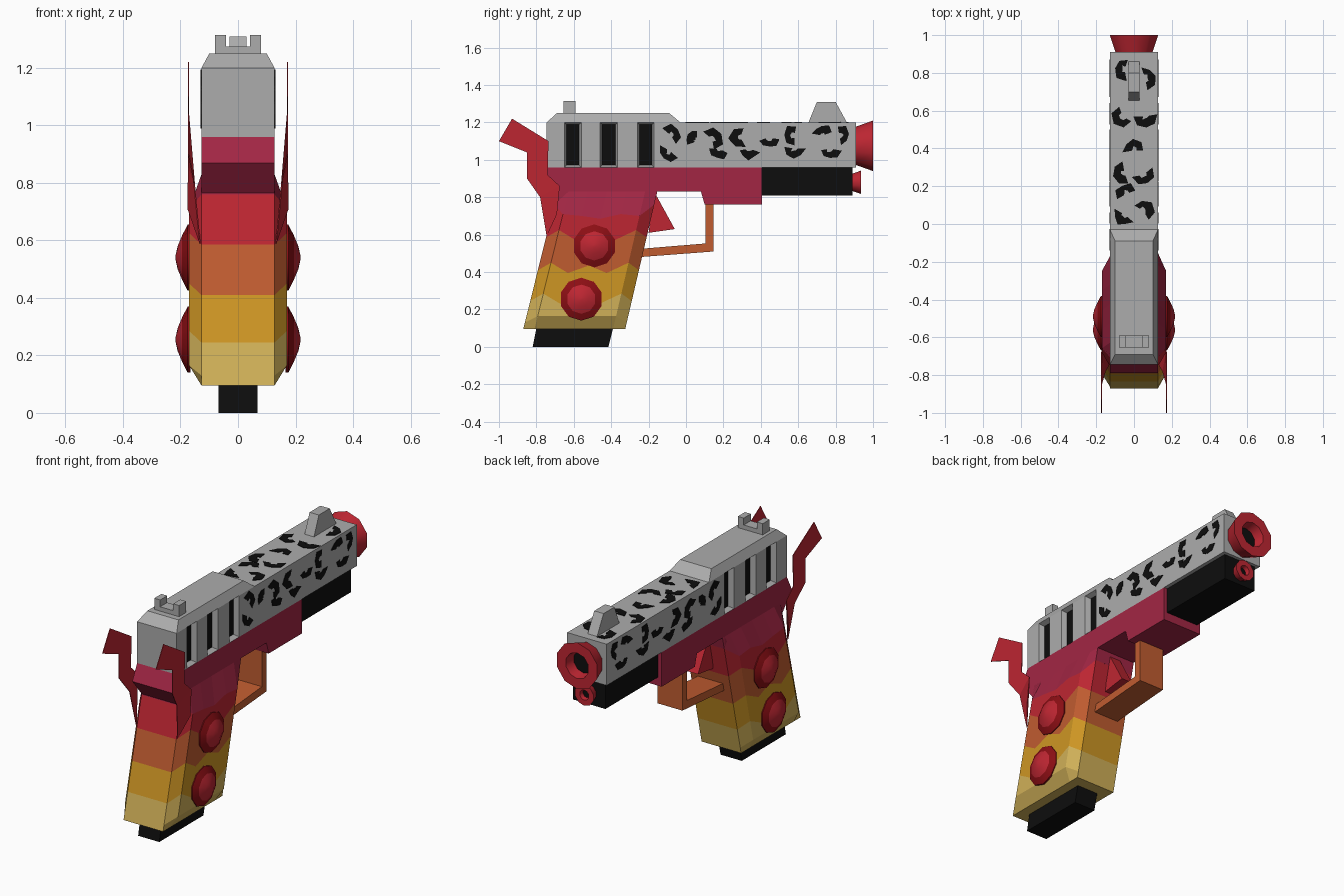
import bpy, bmesh, math, random
from mathutils import Vector

random.seed(4)
cube = bpy.data.objects.get("Cube")
if cube:
    bpy.data.objects.remove(cube)


def material(name, rgb):
    lin = [(c / 255 / 12.92) if c < 11 else ((c / 255 + 0.055) / 1.055) ** 2.4 for c in rgb]
    m = bpy.data.materials.new(name)
    m.use_nodes = True
    m.diffuse_color = (*lin, 1)
    m.node_tree.nodes["Principled BSDF"].inputs["Base Color"].default_value = (*lin, 1)
    return m


GREY = material("light grey", (172, 172, 172))
BLACK = material("black", (13, 13, 13))
CRIMSON = material("crimson", (162, 38, 68))
RED = material("red", (190, 38, 50))
DARK_RED = material("dark red", (140, 14, 20))
ORANGE = material("burnt orange", (192, 92, 48))
GOLD = material("gold", (206, 150, 36))
SAND = material("sand", (208, 176, 88))


def finish(name, bm, mats, smooth=False):
    bmesh.ops.recalc_face_normals(bm, faces=bm.faces)
    me = bpy.data.meshes.new(name)
    bm.to_mesh(me)
    bm.free()
    for m in mats:
        me.materials.append(m)
    ob = bpy.data.objects.new(name, me)
    bpy.context.collection.objects.link(ob)
    if smooth:
        bpy.ops.object.select_all(action='DESELECT')
        ob.select_set(True)
        bpy.context.view_layer.objects.active = ob
        bpy.ops.object.shade_smooth_by_angle(angle=math.radians(42))
    return ob


def extrude(name, pts, vec, mat):
    """Prism from a 3D polygon swept along a vector."""
    bm = bmesh.new()
    a = [bm.verts.new(p) for p in pts]
    b = [bm.verts.new(Vector(p) + Vector(vec)) for p in pts]
    n = len(pts)
    bm.faces.new(a)
    bm.faces.new(b[::-1])
    for i in range(n):
        bm.faces.new((a[i], b[i], b[(i + 1) % n], a[(i + 1) % n]))
    return finish(name, bm, [mat])


def slab(name, pts, half, mat):
    """Side profile in (y, z), centred on x = 0."""
    return extrude(name, [(-half, y, z) for y, z in pts], (2 * half, 0, 0), mat)


def box(name, half, y0, y1, z0, z1, mat):
    return slab(name, [(y0, z0), (y1, z0), (y1, z1), (y0, z1)], half, mat)


def loft(bm, rings, slots):
    """Bridge rings of points; slots gives a material index for each band."""
    loops = [[bm.verts.new(p) for p in r] for r in rings]
    n = len(loops[0])
    for a, b, s in zip(loops, loops[1:], slots):
        for i in range(n):
            j = (i + 1) % n
            bm.faces.new((a[i], a[j], b[j], b[i])).material_index = s
    return loops


def lathe(name, point, profile, slots, mats, sides=10):
    """Revolve (distance, radius) pairs; point(d, u, v) places them."""
    bm = bmesh.new()
    ang = [2 * math.pi * (i + 0.5) / sides for i in range(sides)]
    rings = [[point(d, r * math.cos(a), r * math.sin(a)) for a in ang] for d, r in profile]
    loops = loft(bm, rings, slots)
    bm.faces.new(loops[0])
    bm.faces.new(loops[-1]).material_index = slots[-1]
    return finish(name, bm, mats, True)


# Slide: rear block with chamfered top and recessed dark slots
W = 0.127
bm = bmesh.new()
rings = []
for y in (-0.745, -0.65, -0.56, -0.46, -0.365, -0.26, -0.17, -0.03):
    t = min(max(y, -0.69), -0.09)
    rings.append([(-W, y, 0.96), (-W, y, 1.2), (-0.1, t, 1.25),
                  (0.1, t, 1.25), (W, y, 1.2), (W, y, 0.96)])
loops = loft(bm, rings, [0] * 7)
for r in (loops[0], loops[-1]):
    bm.faces.new((r[0], r[1], r[4], r[5]))
    bm.faces.new(r[1:5])
bmesh.ops.recalc_face_normals(bm, faces=bm.faces)
slot_faces = [f for f in bm.faces if abs(f.normal.x) > 0.95
              and any(abs(f.calc_center_median().y - c) < 0.02 for c in (-0.605, -0.412, -0.215))]
bmesh.ops.inset_individual(bm, faces=slot_faces, thickness=0.016, depth=-0.03)
for f in slot_faces:
    f.material_index = 1
finish("slide_rear", bm, [GREY, BLACK])
box("slide_front", W, -0.03, 0.91, 0.96, 1.2, GREY)

# Sights
slab("front_sight", [(0.655, 1.2), (0.86, 1.2), (0.8, 1.31), (0.7, 1.31)], 0.03, GREY)
sight = [(-0.08, 1.25), (0.08, 1.25), (0.08, 1.315), (0.042, 1.315),
         (0.042, 1.275), (-0.042, 1.275), (-0.042, 1.315), (-0.08, 1.315)]
extrude("rear_sight", [(x, -0.655, z) for x, z in sight], (0, 0.065, 0), GREY)


# Dark rosette patches: broken arcs laid on the slide as thin plates
def patch(u, v, start, sweep, radius=0.05):
    out, inner = [], []
    for i in range(5):
        a = math.radians(start + sweep * i / 4)
        ro = radius * random.uniform(0.95, 1.3)
        ri = radius * random.uniform(0.2, 0.5)
        out.append((u + ro * math.cos(a), v + ro * math.sin(a)))
        inner.append((u + ri * math.cos(a), v + ri * math.sin(a)))
    return out + inner[::-1]


side_patches = [(-0.08, 1.13, -60, 200), (-0.09, 1.05, 150, 170), (0.06, 1.1, 90, 110),
                (0.14, 1.11, -80, 220), (0.18, 1.06, 180, 150), (0.29, 1.12, 70, 230),
                (0.34, 1.06, 190, 150), (0.44, 1.12, 200, 150), (0.58, 1.13, 80, 190),
                (0.58, 1.06, 170, 190), (0.73, 1.13, 20, 150), (0.77, 1.06, 190, 160),
                (0.82, 1.13, -80, 180)]
for y, z, start, sweep in side_patches:
    shape = patch(y, z, start, sweep)
    for s in (-1, 1):
        extrude("side_patch", [(s * W, u, v) for u, v in shape], (s * 0.003, 0, 0), BLACK)

top_patches = [(-0.05, 0.82, 70, 210), (0.06, 0.77, -80, 190), (-0.06, 0.57, 110, 220),
               (0.06, 0.57, 180, 190), (0.0, 0.39, 0, 190), (-0.05, 0.27, 100, 190),
               (0.05, 0.26, 190, 210), (-0.04, 0.16, 20, 190), (-0.05, 0.05, 150, 170),
               (0.05, 0.07, -60, 210)]
for x, y, start, sweep in top_patches:
    extrude("top_patch", [(u, v, 1.2) for u, v in patch(x, y, start, sweep)], (0, 0, 0.003), BLACK)

# Muzzle flare and the small nozzle under it
lathe("muzzle", lambda d, u, v: (u, d, 1.075 + v),
      [(0.91, 0.103), (1.0, 0.135), (1.0, 0.075), (0.94, 0.065)], [0, 0, 0, 1], [RED, BLACK])
bpy.data.objects["muzzle"].data.polygons[-1].material_index = 1
lathe("small_nozzle", lambda d, u, v: (u, d, 0.88 + v),
      [(0.885, 0.045), (0.935, 0.062), (0.935, 0.03), (0.91, 0.025)], [0, 0, 0, 1], [RED, BLACK])
bpy.data.objects["small_nozzle"].data.polygons[-1].material_index = 1

# Frame, rail, trigger and guard
slab("frame", [(-0.745, 0.96), (-0.79, 0.87), (-0.7, 0.76), (-0.17, 0.76), (-0.17, 0.83),
               (0.08, 0.83), (0.1, 0.76), (0.405, 0.76), (0.405, 0.96)], W, CRIMSON)
box("under_rail", 0.105, 0.405, 0.89, 0.81, 0.96, BLACK)
slab("trigger", [(-0.17, 0.83), (-0.06, 0.63), (-0.2, 0.61)], 0.035, RED)
slab("trigger_guard", [(0.105, 0.76), (0.147, 0.76), (0.147, 0.51), (-0.25, 0.48),
                       (-0.235, 0.525), (0.105, 0.553)], 0.08, ORANGE)

# Grip: raked octagonal loft with wavy colour bands
WAVE = (0, 0.04, -0.015, 0.025, -0.015, 0.04, 0)
TOP_WAVE = (0, -0.05, -0.06, -0.075, -0.05, -0.06, 0)
FOOT_WAVE = (0, 0.035, 0.035, 0.035, 0.035, 0.035, 0)


def grip_ring(z, wave, half):
    side = []
    for i, dz in enumerate(wave):
        h = z + dz
        back = -0.87 + 0.2475 * (h - 0.095)
        front = -0.325 + 0.233 * (h - 0.095)
        if i == 0:
            side.append((W, back, h))
        elif i == 6:
            side.append((W, front, h))
        else:
            y = back + 0.06 + (front - back - 0.125) * (i - 1) / 4
            side.append((half, y, h))
    return side + [(-x, y, h) for x, y, h in reversed(side)]


bm = bmesh.new()
flat = (0,) * 7
rings = [grip_ring(0.095, flat, W), grip_ring(0.13, FOOT_WAVE, 0.17),
         grip_ring(0.245, WAVE, 0.17), grip_ring(0.41, WAVE, 0.17),
         grip_ring(0.585, WAVE, 0.17), grip_ring(0.76, TOP_WAVE, 0.17),
         grip_ring(0.83, flat, W)]
loops = loft(bm, rings, [0, 0, 1, 2, 3, 4])
bm.faces.new(loops[0])
bm.faces.new(loops[-1]).material_index = 4
finish("grip", bm, [SAND, GOLD, ORANGE, RED, CRIMSON])

slab("magazine_base", [(-0.82, 0), (-0.415, 0), (-0.39, 0.1), (-0.8, 0.1)], 0.068, BLACK)

# Paired side details: round studs and swept-back horns
horn = [(-1.0, 1.1), (-0.93, 1.22), (-0.735, 1.1), (-0.74, 0.92), (-0.675, 0.86),
        (-0.78, 0.8), (-0.85, 0.9), (-0.85, 1.04)]
horn_root = [(0.17, -0.675, 0.86), (0.172, -0.69, 0.71), (0.13, -0.745, 0.59), (0.15, -0.78, 0.8)]
for s, label in ((1, "left"), (-1, "right")):
    for y, z, place in ((-0.49, 0.54, "upper"), (-0.56, 0.255, "lower")):
        lathe(f"{label}_{place}_stud", lambda d, u, v: (s * d, y + u, z + v),
              [(0.165, 0.115), (0.175, 0.115), (0.194, 0.078), (0.21, 0.04), (0.217, 0.008)],
              [0, 0, 1, 1], [DARK_RED, RED])
    extrude(label + "_horn", [(s * (0.15 if z == 0.8 else 0.17), y, z) for y, z in horn],
            (s * 0.004, 0, 0), RED)
    extrude(label + "_horn_root", [(s * x, y, z) for x, y, z in horn_root],
            (s * 0.004, 0, 0), RED)
